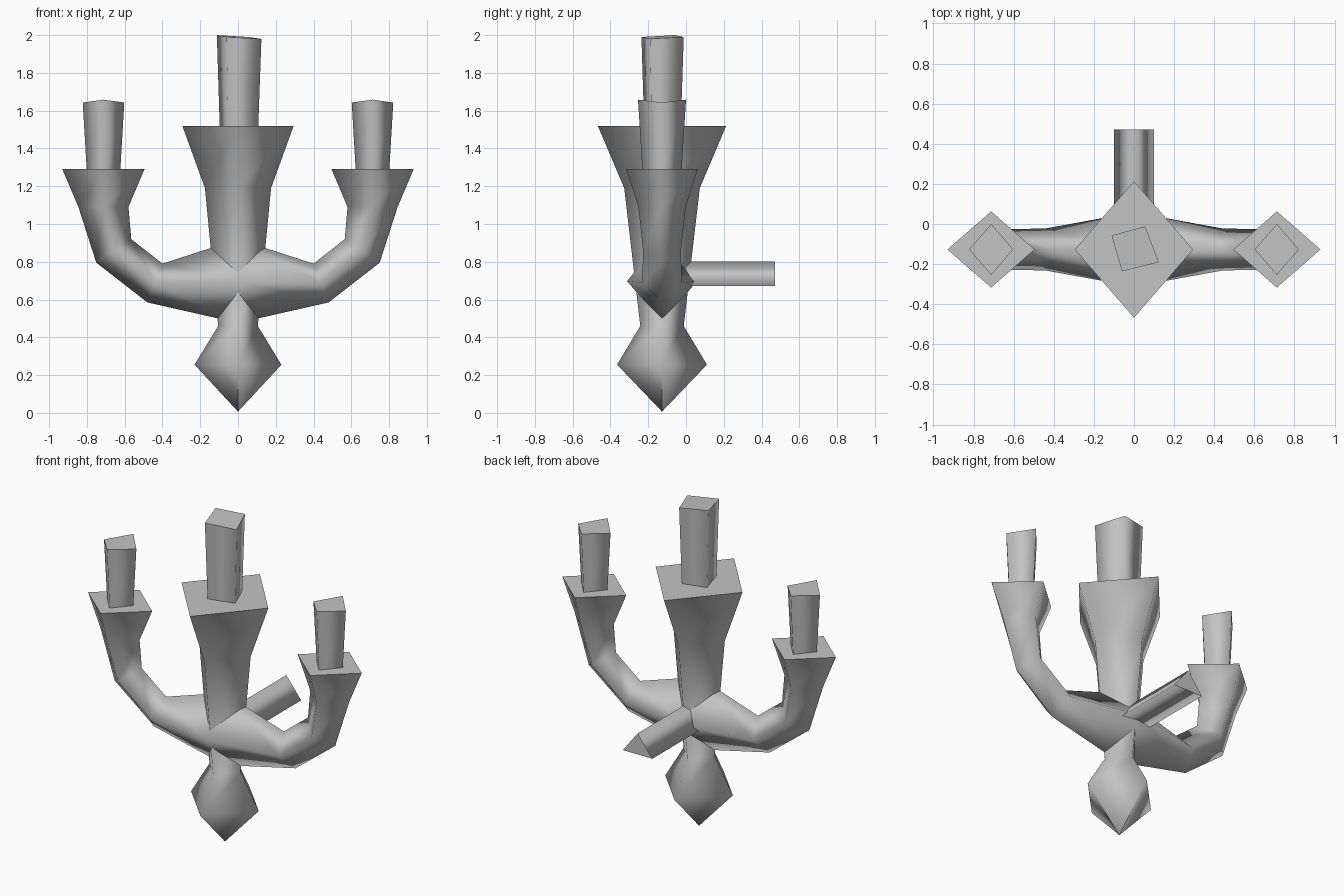
import bpy
import bmesh

cube = bpy.data.objects.get("Cube")
if cube:
    bpy.data.objects.remove(cube)

CY = -0.127    # depth of the candle plane
ARM_X = 0.712  # sideways position of the arm candles

grey = bpy.data.materials.new("plain grey")
grey.use_nodes = True
grey.diffuse_color = (0.55, 0.55, 0.55, 1)
grey.node_tree.nodes["Principled BSDF"].inputs["Base Color"].default_value = (0.55, 0.55, 0.55, 1)


def loft(name, rings):
    """Skin equal-length rings of points, with flat caps and smooth sides."""
    bm = bmesh.new()
    loops = [[bm.verts.new(p) for p in ring] for ring in rings]
    n = len(loops[0])
    for a, b in zip(loops, loops[1:]):
        for i in range(n):
            j = (i + 1) % n
            bm.faces.new((a[i], a[j], b[j], b[i])).smooth = True
    for loop in (loops[0], loops[-1]):
        cap = bm.faces.new(loop)
        for edge in cap.edges:
            edge.smooth = False
    bmesh.ops.remove_doubles(bm, verts=bm.verts, dist=0.0005)
    bmesh.ops.recalc_face_normals(bm, faces=bm.faces)
    mesh = bpy.data.meshes.new(name)
    bm.to_mesh(mesh)
    bm.free()
    mesh.materials.append(grey)
    obj = bpy.data.objects.new(name, mesh)
    bpy.context.collection.objects.link(obj)
    return obj


def diamond(x, z, rx, ry, lift=0.0):
    """Level four-sided ring; lift raises its front and back corners."""
    return [(x + rx, CY, z), (x, CY + ry, z + lift),
            (x - rx, CY, z), (x, CY - ry, z + lift)]


# Central column: pointed finial, neck and flared cup
loft("central_column", [diamond(0, z, rx, ry) for z, rx, ry in (
    (0.008, 0.001, 0.001), (0.255, 0.23, 0.238), (0.46, 0.105, 0.115),
    (1.19, 0.175, 0.2), (1.52, 0.295, 0.34))])

# Curved arms: outer x, outer z, inner x, inner z, half depth
stations = [
    (0.48, 0.585, 0.40, 0.79, 0.105),
    (0.75, 0.795, 0.565, 0.92, 0.1),
    (0.845, 1.09, 0.58, 1.09, 0.125),
    (0.93, 1.29, 0.495, 1.29, 0.19),
]


def arm_ring(side, ox, oz, ix, iz, ry):
    mx, mz = (ox + ix) / 2, (oz + iz) / 2
    return [(side * ox, CY, oz), (side * mx, CY + ry, mz),
            (side * ix, CY, iz), (side * mx, CY - ry, mz)]


hub = arm_ring(1, 0, 0.476, 0, 0.92, 0.185)
loft("curved_arms", [arm_ring(-1, *s) for s in reversed(stations)] + [hub]
     + [arm_ring(1, *s) for s in stations])

# Arm candles, slightly wider at the top
for side, label in ((1, "left"), (-1, "right")):
    loft(label + "_candle", [diamond(side * ARM_X, 1.27, 0.088, 0.103),
                             diamond(side * ARM_X, 1.643, 0.11, 0.127, 0.015)])

# Central candle, twisted and with a slanted top
top = [(0.055, -0.012, 1.99), (0.124, -0.19, 1.98),
       (-0.06, -0.236, 1.99), (-0.112, -0.057, 2.0)]
base = [(x * 0.86, CY + (y - CY) * 0.86, 1.5) for x, y, z in top]
loft("central_candle", [base, top])

# Triangular wall bar
loft("wall_bar", [[(-0.1, y, 0.673), (0.1, y, 0.673), (0, y, 0.802)]
                  for y in (-0.1, 0.47)])
